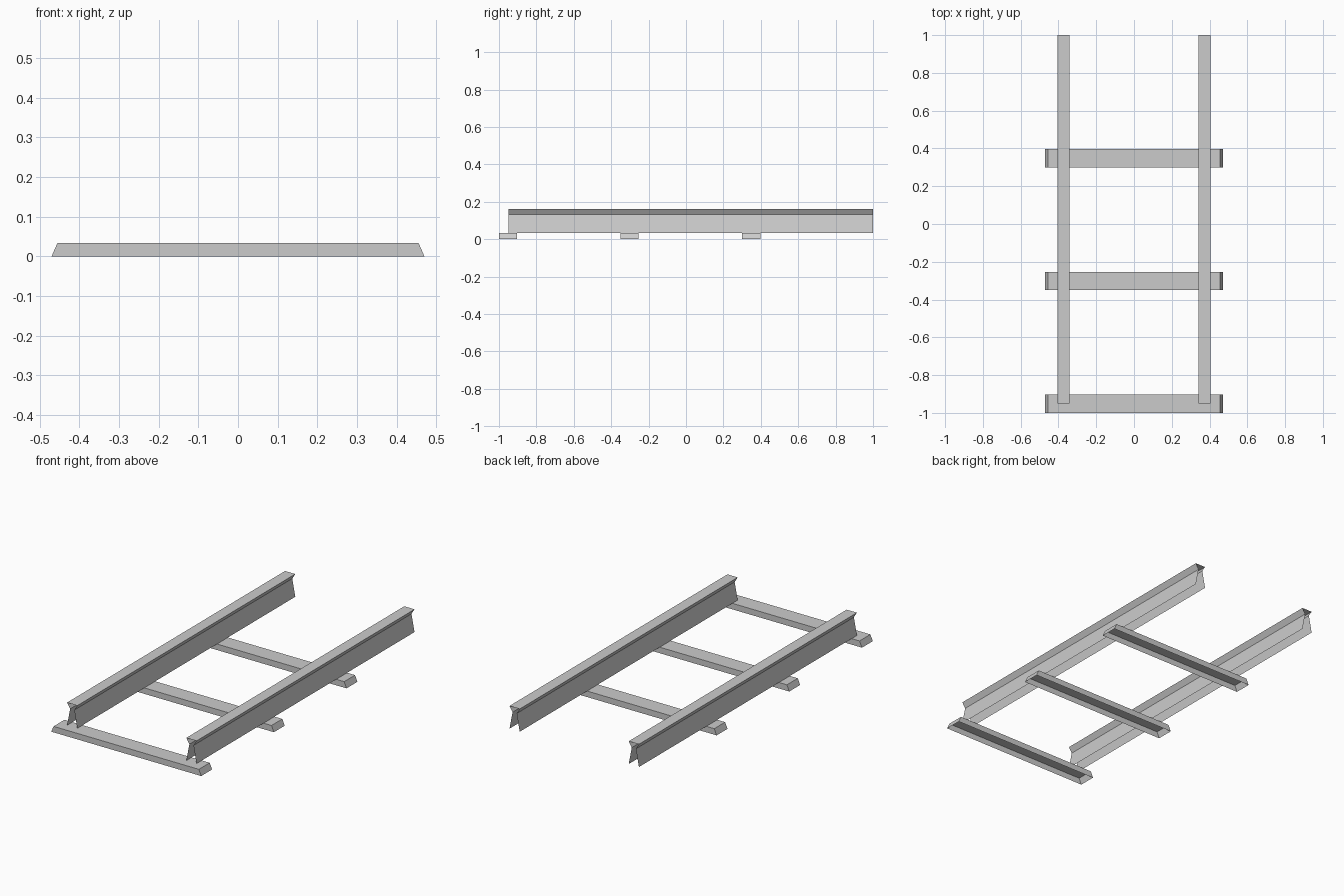
import bpy

if "Cube" in bpy.data.objects:
    bpy.data.objects.remove(bpy.data.objects["Cube"])


def make_mesh(name, verts, faces):
    mesh = bpy.data.meshes.new(name)
    mesh.from_pydata(verts, [], faces)
    obj = bpy.data.objects.new(name, mesh)
    bpy.context.collection.objects.link(obj)
    return obj


def extrude_profile(name, profile, y0, y1, cap=False):
    """Open sheet: an xz profile swept along y, optionally with end caps."""
    n = len(profile)
    verts = [(x, y, z) for y in (y0, y1) for x, z in profile]
    faces = [(i, i + n, i + n + 1, i + 1) for i in range(n - 1)]
    if cap:
        faces += [tuple(range(n)), tuple(reversed(range(n, 2 * n)))]
    return make_mesh(name, verts, faces)


# Sleepers: hollow underneath, sloping ends
SLEEPER_TOP = 0.034
sleeper = [(-0.47, 0), (-0.455, SLEEPER_TOP), (0.455, SLEEPER_TOP), (0.47, 0)]
for i in range(3):
    y = -1 + 0.65 * i
    extrude_profile(f"sleeper_{i + 1}", sleeper, y, y + 0.097, cap=True)

# Rails: open-ended sheet with wide head, narrow neck and flared foot
half = [(0.032, SLEEPER_TOP), (0.013, 0.132), (0.032, 0.163)]
for name, cx in (("left_rail", -0.3735), ("right_rail", 0.3735)):
    profile = [(cx - x, z) for x, z in half] + [(cx + x, z) for x, z in reversed(half)]
    extrude_profile(name, profile, -0.95, 1.0)
